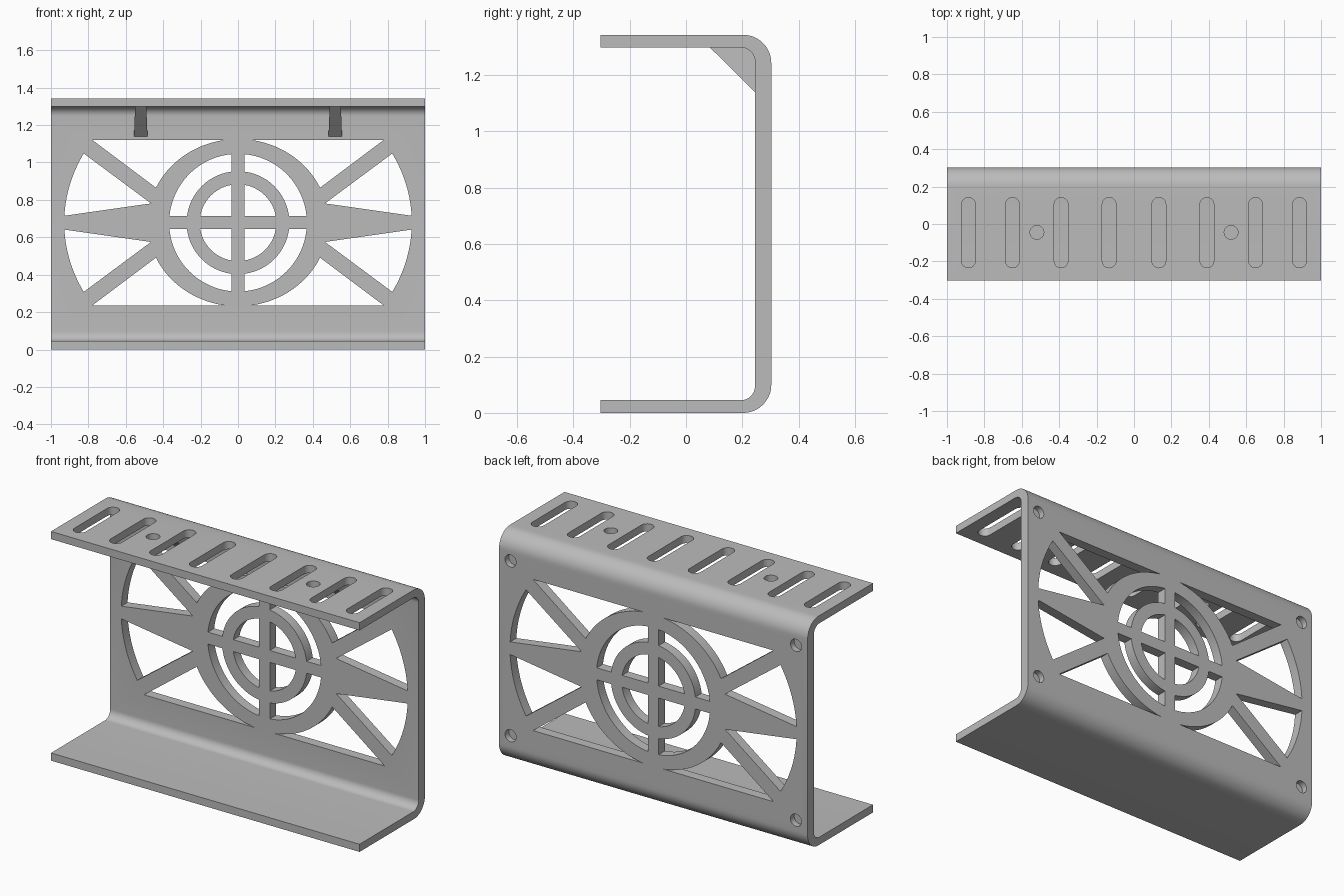
import bpy, bmesh, math
from mathutils import Vector

cube = bpy.data.objects.get("Cube")
if cube:
    bpy.data.objects.remove(cube, do_unlink=True)

HEIGHT, HALF_DEPTH, HALF_LEN = 1.343, 0.303, 1.0
FLANGE, WALL_IN = 0.045, 0.245          # flange thickness, inner face of the wall
MID = 0.678                             # height of the window centre
BAR = 0.035                             # half width of the cross bars

steel = bpy.data.materials.new("plain_grey")
steel.use_nodes = True
grey = (0.5, 0.5, 0.5, 1)
steel.diffuse_color = grey
steel.node_tree.nodes["Principled BSDF"].inputs["Base Color"].default_value = grey


def arc(cx, cy, rx, ry, a0, a1, n):
    """Points on an elliptical arc, angles in radians."""
    return [(cx + rx * math.cos(a0 + (a1 - a0) * i / n),
             cy + ry * math.sin(a0 + (a1 - a0) * i / n)) for i in range(n + 1)]


def prism(bm, points, place, lo, hi):
    """Extrude a 2D outline between two depths; place maps (u, v, depth) to 3D."""
    rings = [[bm.verts.new(place(u, v, d)) for u, v in points] for d in (lo, hi)]
    bm.faces.new(rings[0])
    bm.faces.new(rings[1][::-1])
    n = len(points)
    for i in range(n):
        j = (i + 1) % n
        bm.faces.new((rings[0][j], rings[0][i], rings[1][i], rings[1][j]))


def finish(bm, name):
    bmesh.ops.recalc_face_normals(bm, faces=bm.faces)
    mesh = bpy.data.meshes.new(name)
    bm.to_mesh(mesh)
    bm.free()
    mesh.materials.append(steel)
    obj = bpy.data.objects.new(name, mesh)
    bpy.context.collection.objects.link(obj)
    return obj


def along_x(y, z, d):
    return Vector((d, y, z))


def along_y(x, z, d):
    return Vector((x, d, z))


def along_z(x, y, d):
    return Vector((x, y, d))


# Bent sheet: C-shaped profile swept along x
q = math.pi / 2
R, r = 0.1, 0.05
yo, yi = HALF_DEPTH - R, WALL_IN - r
top_in = HEIGHT - FLANGE
profile = [(-HALF_DEPTH, 0)]
profile += arc(yo, R, R, R, -q, 0, 12)
profile += arc(yo, HEIGHT - R, R, R, 0, q, 12)
profile += [(-HALF_DEPTH, HEIGHT), (-HALF_DEPTH, top_in)]
profile += arc(yi, top_in - r, r, r, q, 0, 10)
profile += arc(yi, FLANGE + r, r, r, 0, -q, 10)
profile += [(-HALF_DEPTH, FLANGE)]
bm = bmesh.new()
prism(bm, profile, along_x, -HALF_LEN, HALF_LEN)
bracket = finish(bm, "bent_bracket")

# Window outlines for one quadrant, relative to the window centre
HUB_X, HUB_Z = 0.483, 0.447             # outer edge of the hub ring
RIM_X, RIM_Z = 0.929, 0.804             # curved outer ends of the side windows
TOP = 0.443


def quarter(radius, n=24):
    a = math.asin(BAR / radius)
    return arc(0, 0, radius, radius, a, q - a, n)


hub_a = math.asin(0.187 / HUB_Z)
hub_b = math.asin(TOP / HUB_Z)
rim_a = math.asin(0.037 / RIM_Z)
rim_b = math.asin(0.37 / RIM_Z)
windows = [
    quarter(0.205) + [(BAR, BAR)],                                   # centre
    quarter(0.368) + quarter(0.275)[::-1],                           # ring gap
    arc(0, 0, HUB_X, HUB_Z, hub_a, hub_b, 20) + [(0.78, TOP)],       # upper
    arc(0, 0, RIM_X, RIM_Z, rim_a, rim_b, 14) + [(0.465, 0.103)],    # side
]

bm = bmesh.new()
for sx in (-1, 1):
    for sz in (-1, 1):
        for outline in windows:
            prism(bm, [(sx * u, MID + sz * v) for u, v in outline],
                  along_y, WALL_IN - 0.04, HALF_DEPTH + 0.05)
        # Blind screw pockets in the back corners
        prism(bm, arc(sx * 0.925, MID + sz * 0.512, 0.036, 0.036, 0, 4 * q, 24)[:-1],
              along_y, HALF_DEPTH - 0.035, HALF_DEPTH + 0.05)
    # Slots and round holes through the top flange
    for x in (0.133, 0.39, 0.65, 0.885):
        s = 0.037
        slot = (arc(sx * x, 0.142 - s, s, s, 0, 2 * q, 12)
                + arc(sx * x, -0.234 + s, s, s, 2 * q, 4 * q, 12))
        prism(bm, slot, along_z, top_in - 0.05, HEIGHT + 0.05)
    prism(bm, arc(sx * 0.519, -0.045, 0.037, 0.037, 0, 4 * q, 24)[:-1],
          along_z, top_in - 0.05, HEIGHT + 0.05)
cutter = finish(bm, "opening_cutter")
cutter.hide_render = True

cut = bracket.modifiers.new("openings", "BOOLEAN")
cut.operation = "DIFFERENCE"
cut.solver = "EXACT"
cut.object = cutter
bpy.context.view_layer.objects.active = bracket
bracket.select_set(True)
bpy.ops.object.modifier_apply(modifier=cut.name)
bpy.data.objects.remove(cutter, do_unlink=True)
bpy.ops.object.shade_smooth_by_angle(angle=math.radians(30))

# Corner gussets under the top flange, slightly wider towards the foot
for side, sx in (("right", -1), ("left", 1)):
    bm = bmesh.new()
    prism(bm, [(0.085, top_in), (WALL_IN, 1.14), (WALL_IN + 0.01, 1.14),
               (WALL_IN + 0.01, top_in)], along_x, -0.03, 0.03)
    for v in bm.verts:
        if v.co.z < 1.2:
            v.co.x *= 1.2
        v.co.x += sx * 0.52
    finish(bm, side + "_gusset")
